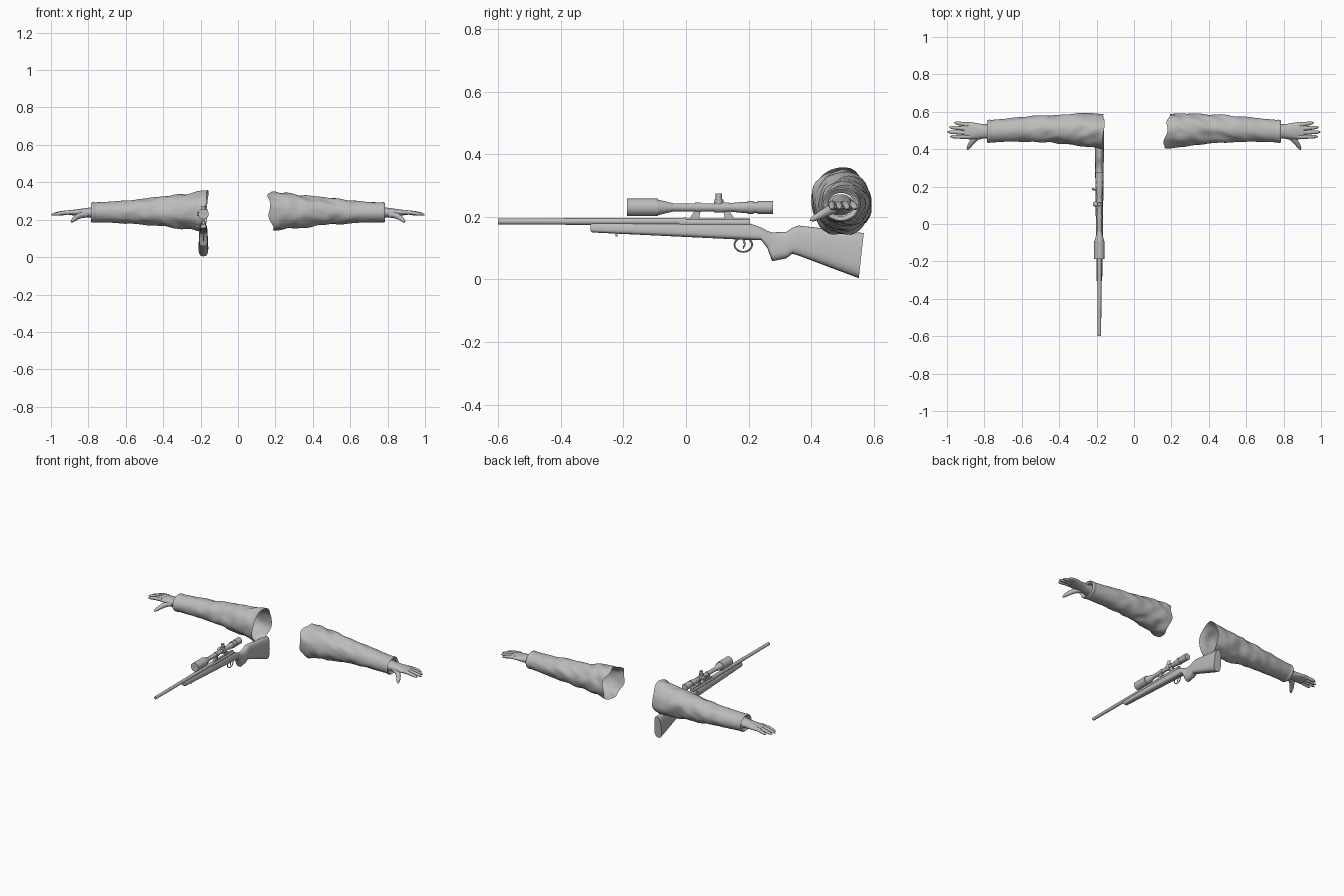
import bpy, bmesh, math
from mathutils import Vector, noise

cube = bpy.data.objects.get("Cube")
if cube:
    bpy.data.objects.remove(cube, do_unlink=True)

GREY = (0.5, 0.5, 0.5, 1)
grey = bpy.data.materials.new("plain grey")
grey.use_nodes = True
grey.diffuse_color = GREY
grey.node_tree.nodes["Principled BSDF"].inputs["Base Color"].default_value = GREY

GUN_X = -0.185
SCOPE_Z = 0.23
BARREL_Z = 0.185


def lerp(start, end, t):
    return start + (end - start) * t


def turn(count):
    """Angles evenly spaced around a full circle."""
    return [math.tau * k / count for k in range(count)]


def loft(name, rings, capped=True, closed=False, sharp=40):
    """Skin a list of point rings into one smooth-shaded object."""
    bm = bmesh.new()
    loops = [[bm.verts.new(point) for point in ring] for ring in rings]
    pairs = list(zip(loops, loops[1:]))
    if closed:
        pairs.append((loops[-1], loops[0]))
    elif capped:
        bm.faces.new(loops[0])
        bm.faces.new(loops[-1])
    for near, far in pairs:
        for i in range(len(near)):
            bm.faces.new((near[i - 1], near[i], far[i], far[i - 1]))
    bmesh.ops.recalc_face_normals(bm, faces=bm.faces)
    mesh = bpy.data.meshes.new(name)
    bm.to_mesh(mesh)
    bm.free()
    mesh.materials.append(grey)
    part = bpy.data.objects.new(name, mesh)
    bpy.context.collection.objects.link(part)
    bpy.ops.object.select_all(action='DESELECT')
    part.select_set(True)
    bpy.context.view_layer.objects.active = part
    bpy.ops.object.shade_smooth_by_angle(angle=math.radians(sharp))


def tube(name, points, radii, sides=16, closed=False):
    """Sweep a round section along points, with a radius at each."""
    points = [Vector(point) for point in points]
    last = len(points) - 1
    along = (points[last] - points[0]).normalized()
    reference = Vector((1, 0, 0)) if abs(along.x) < 0.5 else Vector((0, 0, 1))
    rings = []
    for i, (point, radius) in enumerate(zip(points, radii)):
        if closed:
            tangent = points[(i + 1) % len(points)] - points[i - 1]
        else:
            tangent = points[min(i + 1, last)] - points[max(i - 1, 0)]
        side = tangent.cross(reference).normalized()
        up = side.cross(tangent).normalized()
        rings.append([point + radius * (math.cos(a) * side + math.sin(a) * up) for a in turn(sides)])
    loft(name, rings, closed=closed)


def barrel_part(name, z, start, end, radius, end_radius=None):
    """Straight or tapered round part along the rifle."""
    tube(name, [(GUN_X, start, z), (GUN_X, end, z)], [radius, end_radius or radius], sides=24)


def prism(name, outline, half_width):
    """Extrude a side outline across the rifle's width."""
    loft(name, [[(GUN_X + x, y, z) for y, z in outline] for x in (-half_width, half_width)], sharp=30)


# Stock: y, top and bottom of each section; width grows toward the butt
STOCK = [(-0.305, 0.176, 0.155), (-0.3, 0.18, 0.15), (0.2, 0.18, 0.126), (0.24, 0.166, 0.126), (0.26, 0.155, 0.1),
         (0.275, 0.15, 0.058), (0.32, 0.152, 0.067), (0.34, 0.165, 0.082), (0.36, 0.172, 0.076), (0.56, 0.148, 0.004)]


def stock_ring(y, top, bottom):
    half_width = 0.018 + y / 80
    lean = 0.008 if y > 0.5 else 0
    ring = []
    for a in turn(24):
        across, up = [math.copysign(abs(v) ** 0.7, v) for v in (math.cos(a), math.sin(a))]
        ring.append((GUN_X + across * half_width * (1 - up / 5), y + lean * up,
                     lerp(bottom, top, (up + 1) / 2)))
    return ring


loft("stock", [stock_ring(*section) for section in STOCK], sharp=35)

# Barrel and receiver
barrel_part("barrel", BARREL_Z, -0.6, 0, 0.0095, 0.012)
barrel_part("receiver", 0.181, -0.02, 0.205, 0.013)
prism("scope_rail", [(y, z) for y, z in ((0, 0.185), (0.205, 0.185), (0.205, 0.195), (0, 0.195))], 0.007)

# Bolt handle with its knob
bolt_tip = Vector((-0.217, 0.186, 0.165))
tube("bolt_handle", [(GUN_X, 0.18, 0.178), (-0.205, 0.182, 0.176), bolt_tip], [0.004] * 3, sides=10)
knob_axis = Vector((-0.5, 0, -0.8)) / 100
tube("bolt_knob", [bolt_tip + knob_axis * step for step in (-0.6, 0, 0.5, 1)], [0.004, 0.007, 0.007, 0.003])

# Trigger, guard and sling stud
tube("trigger_guard", [(GUN_X, 0.183 + 0.028 * math.cos(a), 0.111 + 0.023 * math.sin(a)) for a in turn(24)],
     [0.003] * 24, sides=8, closed=True)
tube("trigger", [(GUN_X, 0.183, 0.13), (GUN_X, 0.188, 0.112), (GUN_X, 0.182, 0.098)], [0.004, 0.003, 0.002])
tube("sling_stud", [(GUN_X, -0.222, 0.15), (GUN_X, -0.222, 0.137)], [0.004, 0.003])

# Scope, from the objective end back to the eyepiece
barrel_part("scope_objective", SCOPE_Z, -0.188, -0.09, 0.028)
barrel_part("scope_front_taper", SCOPE_Z, -0.09, -0.04, 0.025, 0.013)
barrel_part("scope_main_tube", SCOPE_Z, -0.04, 0.14, 0.013)
barrel_part("scope_rear_taper", SCOPE_Z, 0.135, 0.185, 0.013, 0.018)
barrel_part("scope_eyepiece_neck", SCOPE_Z, 0.185, 0.23, 0.018)
barrel_part("scope_focus_ring", SCOPE_Z, 0.197, 0.216, 0.021)
barrel_part("scope_eyepiece", SCOPE_Z, 0.229, 0.278, 0.021)
barrel_part("turret_block", SCOPE_Z, 0.09, 0.12, 0.017)
centre = Vector((GUN_X, 0.105, SCOPE_Z))
for name, direction, reach in (("elevation", Vector((0, 0, 1)), 0.044), ("windage", Vector((-1, 0, 0)), 0.034)):
    tube(name + "_turret", [centre, centre + direction * 0.026], [0.014] * 2)
    tube(name + "_cap", [centre, centre + direction * reach], [0.01] * 2)

# Scope mounts lean toward each other
for name, y, lean in (("front", 0.026, 0.012), ("rear", 0.14, -0.012)):
    ring_y = y + lean
    prism(name + "_mount", [(y - 0.016, 0.192), (y + 0.016, 0.192),
                            (ring_y + 0.008, 0.223), (ring_y - 0.008, 0.223)], 0.008)
    barrel_part(name + "_scope_ring", SCOPE_Z, ring_y - 0.009, ring_y + 0.009, 0.0155)


# Sleeves: open tubes that narrow from shoulder to cuff
SHOULDER_X, CUFF_X = 0.17, 0.78


def sleeve_ring(t, sign, edge, scale=1.0):
    x = lerp(SHOULDER_X, CUFF_X, t)
    to_cuff = max(0, 1 - t)
    flare = to_cuff ** 1.5
    half_y = lerp(0.06, 0.095, flare)
    half_z = lerp(0.053, 0.106, flare)
    centre_y = 0.495 + 0.014 * math.sin(math.pi * t)
    centre_z = lerp(0.247, 0.239, t)
    ring = []
    for a in turn(40):
        c, s = math.cos(a), math.sin(a)
        # Cloth folds fade toward the cuff; the shoulder edge is uneven
        fold = noise.noise(Vector((x * 16 + c, c * 1.6 + sign * 5, s * 1.6)))
        swell = scale * (1 + 0.13 * fold * min(1, 2 * to_cuff))
        shift = edge(a) * max(0, 1 - t * 5)
        ring.append((sign * (x + shift), centre_y + c * swell * half_y, centre_z + s * swell * half_z))
    return ring


def right_edge(a):
    return -0.008 * math.sin(a) - 0.006 * math.cos(a) + 0.003 * math.sin(4 * a)


def left_edge(a):
    return 0.012 + 0.015 * math.cos(a) - 0.01 * math.sin(a) + 0.008 * math.sin(5 * a)


# Palm: flattens toward the knuckles and narrows at the wrist
def palm_ring(t, sign):
    half_width = 0.042 - 0.004 * math.cos(math.tau * (t - 0.35))
    thickness = lerp(0.034, 0.011, t)
    return [(sign * lerp(0.74, 0.91, t), lerp(0.493, 0.5, t) + half_width * math.cos(a),
             0.238 + thickness * math.sin(a)) for a in turn(24)]


def rounded(radius, t):
    """Digit radius that stays full and then rounds off at the tip."""
    return radius * (1 - t / 5) * math.sqrt(1.05 - t ** 8)


FINGER_TIPS = {"index": 0.983, "middle": 0.998, "ring": 0.988, "little": 0.962}
STEPS = [i / 10 for i in range(11)]

for side, sign, edge in (("right", -1, right_edge), ("left", 1, left_edge)):
    rings = [sleeve_ring(i / 50, sign, edge) for i in range(50)]
    # Rolled cuff rim turned back toward the wrist
    rings += [sleeve_ring(t, sign, edge, scale) for t, scale in ((0.985, 1.04), (1, 1.03), (1.01, 0.95), (0.99, 0.7))]
    loft(side + "_sleeve", rings, capped=False, sharp=60)
    loft(side + "_palm", [palm_ring(t, sign) for t in STEPS], sharp=60)

    for i, (finger, tip_x) in enumerate(FINGER_TIPS.items()):
        base_y, tip_y = 0.466 + 0.021 * i, 0.467 + 0.025 * i
        tube(f"{side}_{finger}_finger",
             [(sign * lerp(0.88, tip_x, t), lerp(base_y, tip_y, t), 0.24 - 0.014 * t * t) for t in STEPS],
             [rounded(0.0115, t) for t in STEPS], sides=12)

    tube(side + "_thumb",
         [(sign * lerp(0.81, 0.892, math.sqrt(t)), lerp(0.475, 0.396, t), lerp(0.23, 0.188, t)) for t in STEPS],
         [rounded(lerp(0.018, 0.011, t), t) for t in STEPS], sides=12)
